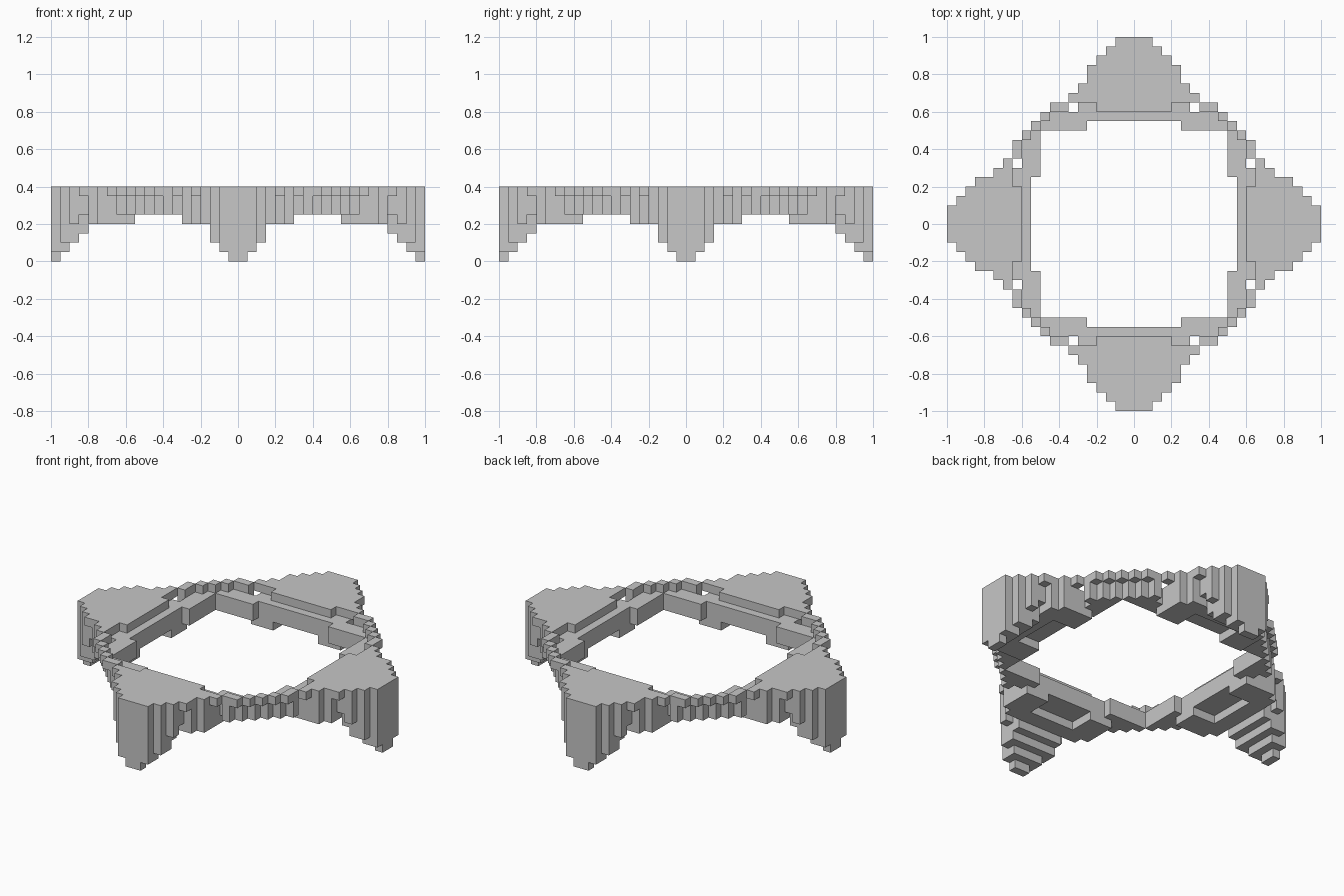
import bpy
import bmesh
from mathutils import Vector

if "Cube" in bpy.data.objects:
    bpy.data.objects.remove(bpy.data.objects["Cube"], do_unlink=True)

CELL = 0.05
HALF = 20      # cells from the centre to a tip
LAYERS = 8     # cells in height

# Half width in cells of each row, from the ring corner out to the tip
WIDTH = dict(zip(range(10, 20), (11, 10, 9, 7, 6, 5, 5, 4, 3, 2)))


def in_plan(a, b):
    """Footprint of one eighth: a runs along the side, b outwards."""
    if b not in WIDTH or (a, b) == (6, 12) or (b == 10 and a < 5):
        return False
    return a < WIDTH[b]


def in_rim(a, b):
    """Top layer: tip plateaus joined by a thin stepped lip."""
    if b == 12:
        return a < 4 or a > 6
    return b >= 13 or a == WIDTH[b] - 1


def in_body(a, b):
    """Lower layers: flush with the tips, set back under the ring lip."""
    flush = b >= 14 and b != 16
    return flush or a + 1 < WIDTH[b]


def underside(a, b):
    """Lowest layer of the body: stepped feet below a level ring."""
    if b >= 16:
        if (a, b) == (3, 16):
            return 5
        return max(HALF - 1 - b, a if a < 3 else 4)
    if b >= 14 or (b >= 11 and 3 <= a <= 5):
        return 4
    return 5


def solid(cell):
    x, y, k = cell
    a, b = sorted(n if n >= 0 else -n - 1 for n in (x, y))
    if not in_plan(a, b) or not 0 <= k < LAYERS:
        return False
    if k == LAYERS - 1:
        return in_rim(a, b)
    return in_body(a, b) and k >= underside(a, b)


def build_part(name, layers, material):
    """Make the outer skin of the solid cells in the given layers."""
    bm = bmesh.new()
    corners = {}

    def corner(p):
        if p not in corners:
            corners[p] = bm.verts.new(Vector(p) * CELL)
        return corners[p]

    span = range(-HALF, HALF)
    for cell in ((x, y, k) for x in span for y in span for k in layers):
        if not solid(cell):
            continue
        for axis in range(3):
            u, v = (axis + 1) % 3, (axis + 2) % 3
            for side in (0, 1):
                neighbour = list(cell)
                neighbour[axis] += 2 * side - 1
                if solid(neighbour):
                    continue
                ring = []
                for du, dv in ((0, 0), (1, 0), (1, 1), (0, 1)):
                    p = list(cell)
                    p[axis] += side
                    p[u] += du
                    p[v] += dv
                    ring.append(corner(tuple(p)))
                bm.faces.new(ring if side else ring[::-1])

    # Merge the flat cell faces into larger ones
    bmesh.ops.dissolve_limit(bm, angle_limit=0.01, verts=bm.verts[:], edges=bm.edges[:])
    mesh = bpy.data.meshes.new(name)
    bm.to_mesh(mesh)
    bm.free()
    mesh.materials.append(material)
    obj = bpy.data.objects.new(name, mesh)
    bpy.context.collection.objects.link(obj)


# Material
grey = bpy.data.materials.new("stone grey")
grey.use_nodes = True
colour = (0.57, 0.57, 0.57, 1)
grey.diffuse_color = colour
grey.node_tree.nodes["Principled BSDF"].inputs["Base Color"].default_value = colour

# Parts
build_part("top_rim", [LAYERS - 1], grey)
build_part("ring_and_feet", range(LAYERS - 1), grey)
